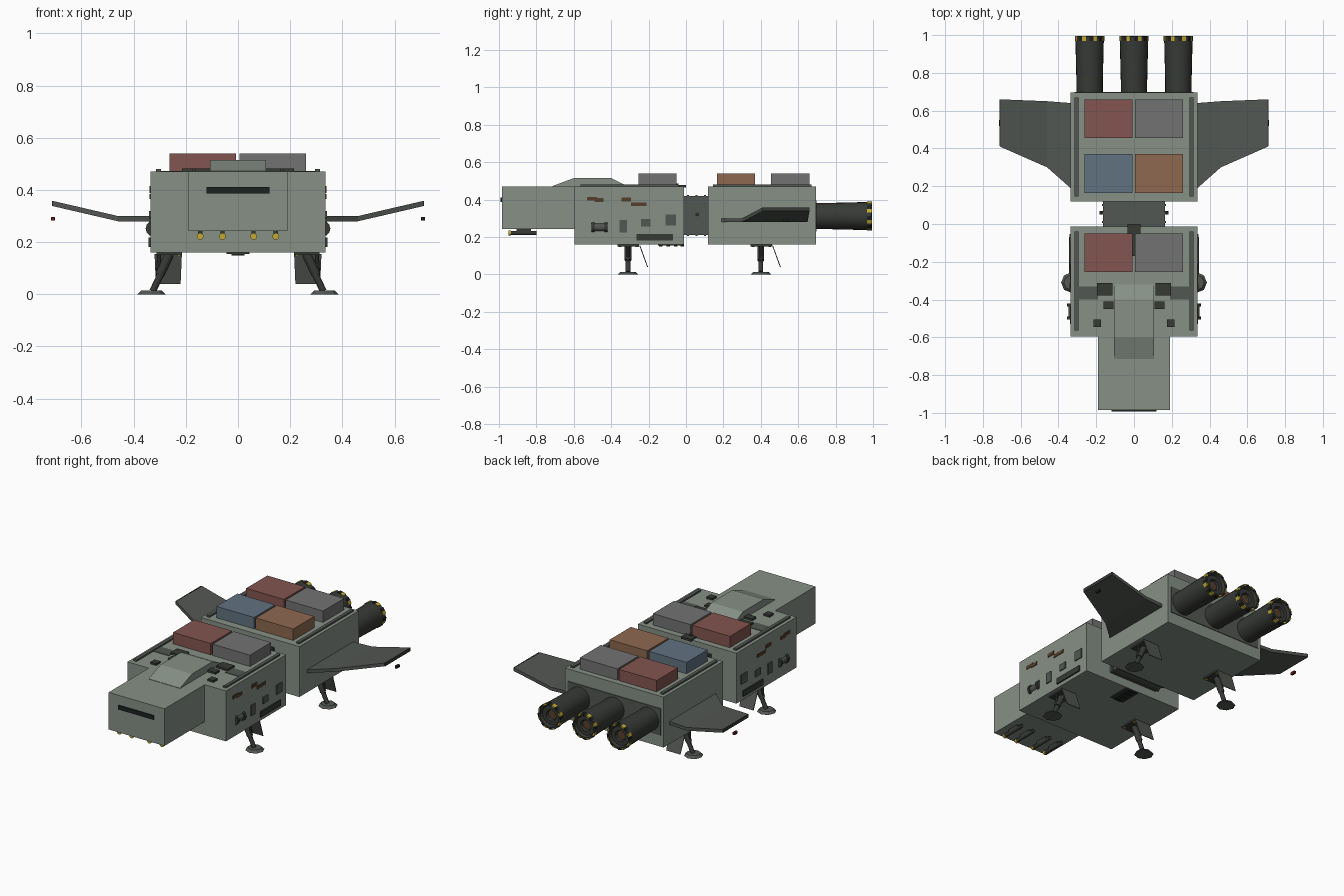
import bpy, bmesh, math
from mathutils import Vector

if "Cube" in bpy.data.objects:
    bpy.data.objects.remove(bpy.data.objects["Cube"])


def mat(name, r, g, b):
    m = bpy.data.materials.new(name)
    m.diffuse_color = (r, g, b, 1)
    m.use_nodes = True
    m.node_tree.nodes["Principled BSDF"].inputs["Base Color"].default_value = m.diffuse_color
    return m


HULL = mat("hull_green", .24, .28, .24)
DARK = mat("dark_green", .085, .095, .085)
METAL = mat("dark_metal", .038, .042, .036)
BLACK = mat("black", .012, .016, .015)
YELLOW = mat("yellow", .55, .40, .03)
BROWN = mat("brown", .09, .05, .025)
RED = mat("cargo_red", .23, .09, .08)
GREY = mat("cargo_grey", .17, .17, .17)
BLUE = mat("cargo_blue", .12, .17, .22)
ORANGE = mat("cargo_orange", .27, .14, .08)


def finish(name, bm, m, smooth=False):
    bmesh.ops.recalc_face_normals(bm, faces=bm.faces[:])
    me = bpy.data.meshes.new(name)
    bm.to_mesh(me)
    bm.free()
    o = bpy.data.objects.new(name, me)
    bpy.context.collection.objects.link(o)
    me.materials.append(m)
    if smooth:
        bpy.ops.object.select_all(action='DESELECT')
        o.select_set(True)
        bpy.context.view_layer.objects.active = o
        bpy.ops.object.shade_smooth_by_angle(angle=math.radians(35))
    return o


def box(name, x0, x1, y0, y1, z0, z1, m):
    bm = bmesh.new()
    bmesh.ops.create_cube(bm, size=1)
    for v in bm.verts:
        v.co = ((x0 + x1) / 2 + v.co.x * (x1 - x0),
                (y0 + y1) / 2 + v.co.y * (y1 - y0),
                (z0 + z1) / 2 + v.co.z * (z1 - z0))
    return finish(name, bm, m)


def prism(name, pts, offset, m):
    """Extrude a closed outline of 3D points along an offset."""
    bm = bmesh.new()
    f = bm.faces.new([bm.verts.new(p) for p in pts])
    ext = bmesh.ops.extrude_face_region(bm, geom=[f])
    for v in ext["geom"]:
        if isinstance(v, bmesh.types.BMVert):
            v.co += Vector(offset)
    return finish(name, bm, m)


def rod(name, a, b, r0, r1, m, n=12):
    a, b = Vector(a), Vector(b)
    bm = bmesh.new()
    bmesh.ops.create_cone(bm, cap_ends=True, segments=n, radius1=r0, radius2=r1, depth=(b - a).length)
    rot = (b - a).to_track_quat('Z', 'Y')
    for v in bm.verts:
        v.co = rot @ v.co + (a + b) / 2
    return finish(name, bm, m, n > 8)


def lathe_y(name, profile, cx, cz, m, n=24):
    """Spin (radius, y) points about an axis running along y."""
    bm = bmesh.new()
    rings = []
    for r, y in profile:
        rings.append([bm.verts.new((cx + r * math.cos(2 * math.pi * i / n), y,
                                    cz + r * math.sin(2 * math.pi * i / n))) for i in range(n)])
    for p, q in zip(rings, rings[1:]):
        for i in range(n):
            bm.faces.new((p[i], p[(i + 1) % n], q[(i + 1) % n], q[i]))
    bm.faces.new(rings[0])
    bm.faces.new(rings[-1])
    return finish(name, bm, m, True)


# Main hull modules, nose and connecting tunnel
box("front_module", -.335, .335, -.595, -.012, .16, .47, HULL)
box("rear_module", -.335, .335, .118, .695, .16, .47, HULL)
box("nose", -.19, .19, -.985, -.59, .242, .47, HULL)
box("connector", -.165, .165, -.02, .125, .21, .42, DARK)
for y in (.005, .05, .095):
    box("connector_rib", -.17, .17, y, y + .012, .205, .425, DARK)
box("nose_window", -.12, .12, -.992, -.98, .386, .411, BLACK)

# Raised cockpit hump
prism("cockpit_hump", [(-.107, y, z) for y, z in
      [(-.715, .465), (-.715, .472), (-.60, .515), (-.40, .515), (-.32, .475), (-.32, .465)]],
      (.214, 0, 0), HULL)

# Cargo containers in pairs
for y, left, right in ((-.255, RED, GREY), (.165, BLUE, ORANGE), (.455, RED, GREY)):
    box("cargo_left", -.263, -.007, y, y + .205, .468, .54, left)
    box("cargo_right", .005, .26, y, y + .205, .468, .54, right)

# Engines with banded nozzles
for x in (-.235, 0, .235):
    lathe_y("engine", [(.07, .69), (.07, .76), (.075, .965), (.076, .992), (.064, .992),
                       (.058, .975), (.034, .975), (.030, .95)], x, .312, METAL)
    lathe_y("engine_core", [(.028, .945), (.028, .962)], x, .312, BROWN)
    for i in range(24):
        if i % 3 == 0:
            continue
        a0, a1 = 2 * math.pi * i / 24, 2 * math.pi * (i + 1) / 24
        pts = [(x + r * math.cos(a), .968, .312 + r * math.sin(a))
               for r, a in ((.070, a0), (.078, a0), (.078, a1), (.070, a1))]
        prism("engine_band", pts, (0, .027, 0), YELLOW if i % 3 == 1 else BLACK)
box("engine_bulkhead", -.315, .315, .69, .699, .23, .395, DARK)

# Underslung nose guns
for x in (-.145, -.06, .06, .145):
    rod("gun_barrel", (x, -.94, .222), (x, -.80, .222), .011, .011, METAL)
    rod("gun_tip", (x, -.95, .222), (x, -.935, .222), .013, .013, YELLOW)
    box("gun_mount", x - .008, x + .008, -.905, -.83, .222, .245, METAL)

# Belly and roof equipment on the centre line
box("belly_panel", -.045, .045, -.15, -.02, .155, .162, METAL)
for y in (-.145, -.105, -.065, -.03):
    box("belly_sensor", -.024, .024, y, y + .02, .148, .16, BLACK)
box("roof_coupling", -.035, .035, -.05, .0, .465, .478, METAL)
box("roof_pipe", -.009, .009, -.17, -.04, .465, .485, METAL)

for s in (-1, 1):
    def sbox(name, x0, x1, y0, y1, z0, z1, m):
        return box(name, min(s * x0, s * x1), max(s * x0, s * x1), y0, y1, z0, z1, m)

    # Roof rails
    for y0, y1 in ((-.565, -.04), (.145, .67)):
        sbox("roof_rail", .295, .315, y0, y1, .468, .48, DARK)

    # Bent wings: flat inner panel, raised outer panel
    prism("wing_inner", [(s * .33, .64, .28), (s * .46, .65, .28), (s * .46, .30, .28), (s * .33, .185, .28)],
          (0, 0, .02), DARK)
    prism("wing_outer", [(s * .46, .65, .28), (s * .71, .66, .338), (s * .71, .41, .338), (s * .46, .30, .28)],
          (0, 0, .02), DARK)
    sbox("wing_tip_edge", .706, .713, .412, .658, .338, .358, METAL)
    sbox("navigation_light", .702, .716, .52, .55, .282, .297, mat("light", .12, .01, .01) if s < 0 else BLACK)

    # Roof blocks beside the cockpit
    sbox("roof_strip", .19, .31, -.40, -.33, .468, .473, DARK)
    for x, y, w, d in ((.155, -.345, .08, .065), (.135, -.43, .055, .04), (.195, -.525, .04, .04)):
        sbox("roof_block", x - w / 2, x + w / 2, y - d / 2, y + d / 2, .468, .482, METAL)

    # Side panels, vents and tank
    for y0, y1, z0, z1 in ((-.355, -.315, .225, .29), (-.24, -.19, .255, .295), (-.11, -.053, .262, .32)):
        sbox("side_panel", .33, .341, y0, y1, z0, z1, DARK)
    for y0, y1, z0, z1 in ((-.53, -.475, .395, .415), (-.49, -.44, .388, .408),
                           (-.345, -.295, .39, .412), (-.295, -.21, .365, .385)):
        sbox("side_vent", .33, .339, y0, y1, z0, z1, BROWN)
    sbox("side_grille", .33, .343, -.265, -.07, .182, .217, METAL)
    rod("side_tank", (s * .325, -.495, .252), (s * .325, -.43, .252), .022, .022, DARK)
    for y in (-.505, -.437):
        rod("tank_cap", (s * .325, y, .252), (s * .325, y + .016, .252), .029, .029, METAL)
    rod("connector_peg", (s * .16, .06, .32), (s * .182, .06, .32), .01, .01, METAL, 8)

    # Landing gear: bay, strut, foot, brace and slanted door
    for y in (-.31, .40):
        sbox("gear_bay", .215, .312, y - .055, y + .06, .15, .162, METAL)
        for dy in (-.05, .04):
            sbox("gear_bay_mark", .22, .232, y + dy, y + dy + .015, .147, .152, YELLOW)
        rod("gear_strut_upper", (s * .262, y, .155), (s * .30, y, .075), .018, .018, METAL)
        rod("gear_strut_lower", (s * .29, y, .09), (s * .327, y, .012), .013, .013, METAL)
        rod("gear_brace", (s * .302, y, .153), (s * .308, y, .06), .008, .008, METAL, 8)
        rod("gear_foot", (s * .332, y, 0), (s * .332, y, .014), .054, .04, DARK, 8)
        prism("gear_door", [(s * .215, y + .06, .155), (s * .32, y + .06, .155),
                            (s * .315, y + .102, .04), (s * .22, y + .102, .04)], (0, .005, 0), DARK)
